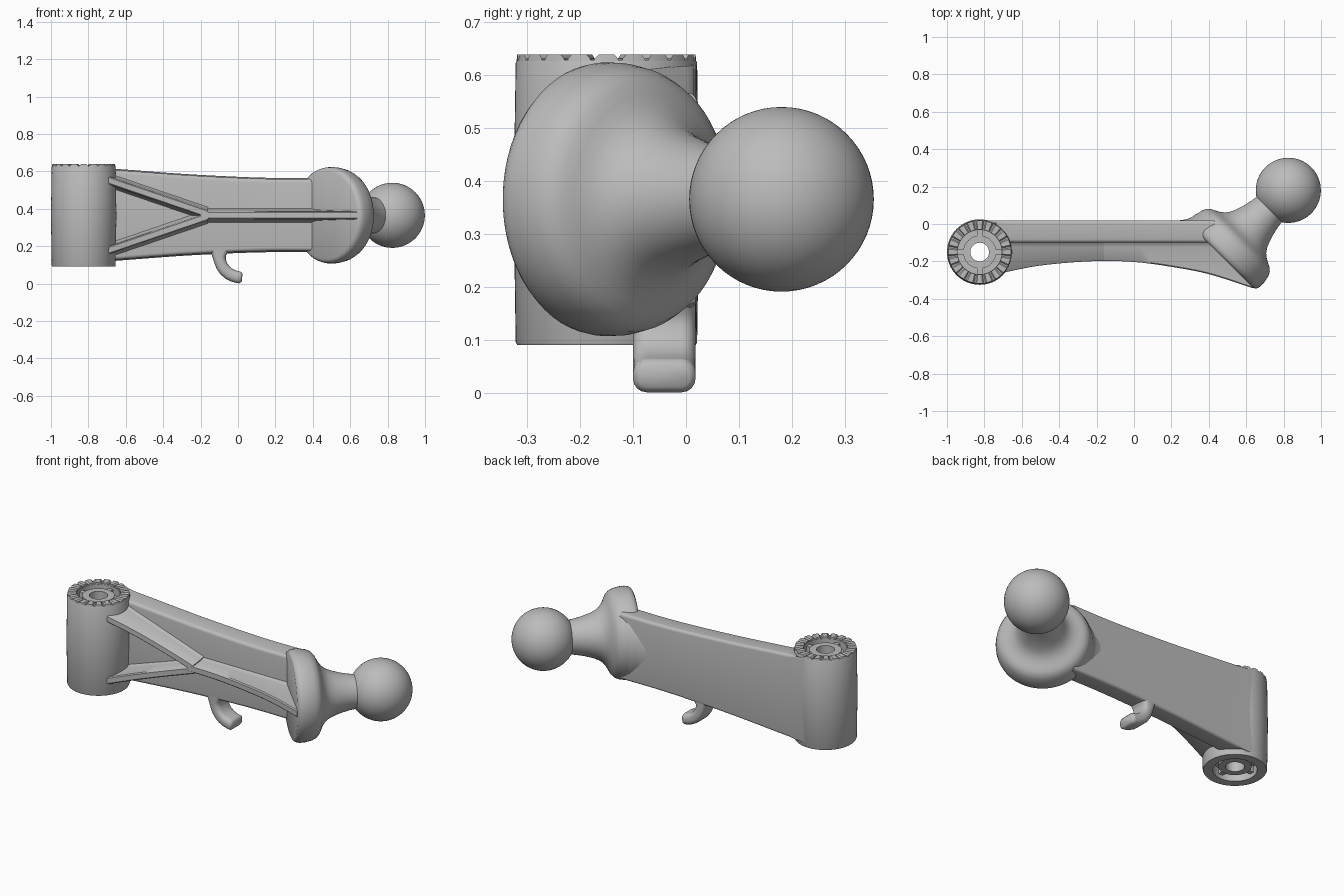
import bpy, bmesh
from math import sin, cos, pi, radians, sqrt
from mathutils import Vector

if "Cube" in bpy.data.objects:
    bpy.data.objects.remove(bpy.data.objects["Cube"])

GREY = (0.5, 0.5, 0.5, 1)
grey = bpy.data.materials.new("plain grey")
grey.use_nodes = True
grey.diffuse_color = GREY
grey.node_tree.nodes["Principled BSDF"].inputs["Base Color"].default_value = GREY

MID_Z = 0.365
PIVOT = Vector((-0.825, -0.15, 0))


def finish(name, bm, angle=35):
    bmesh.ops.recalc_face_normals(bm, faces=bm.faces)
    mesh = bpy.data.meshes.new(name)
    bm.to_mesh(mesh)
    bm.free()
    mesh.materials.append(grey)
    obj = bpy.data.objects.new(name, mesh)
    bpy.context.collection.objects.link(obj)
    bpy.ops.object.select_all(action='DESELECT')
    obj.select_set(True)
    bpy.context.view_layer.objects.active = obj
    bpy.ops.object.shade_smooth_by_angle(angle=radians(angle))
    return obj


def loft(bm, rings, wrap=False):
    """Skin a row of equal closed rings; cap the ends or join them up."""
    rows = [[bm.verts.new(p) for p in ring] for ring in rings]
    pairs = list(zip(rows, rows[1:]))
    if wrap:
        pairs.append((rows[-1], rows[0]))
    else:
        bm.faces.new(rows[0])
        bm.faces.new(rows[-1])
    for a, b in pairs:
        for i in range(len(a)):
            j = (i + 1) % len(a)
            bm.faces.new((a[i], a[j], b[j], b[i]))


def lathe(bm, profile, origin, axis, wrap=False, steps=64):
    axis = Vector(axis).normalized()
    u = axis.orthogonal().normalized()
    v = axis.cross(u)
    loft(bm, [[origin + axis * s + (u * cos(2 * pi * k / steps) + v * sin(2 * pi * k / steps)) * r
               for k in range(steps)] for r, s in profile], wrap)


def interpolate(table, x):
    """Smooth curve through the (x, value) points of a table."""
    for i in range(len(table) - 1):
        (x0, a), (x1, b) = table[i], table[i + 1]
        if x <= x1 or i == len(table) - 2:
            before = table[max(i - 1, 0)]
            after = table[min(i + 2, len(table) - 1)]
            h, t = x1 - x0, (x - x0) / (x1 - x0)
            m0 = (b - before[1]) / (x1 - before[0]) * h
            m1 = (after[1] - a) / (after[0] - x0) * h
            return ((2*t**3 - 3*t**2 + 1) * a + (t**3 - 2*t*t + t) * m0
                    + (3*t*t - 2*t**3) * b + (t**3 - t*t) * m1)


def rounded(w, h, r, n=5):
    """Rounded rectangle outline with half sizes w and h."""
    pts = []
    for q, (sx, sy) in enumerate(((1, 1), (-1, 1), (-1, -1), (1, -1))):
        for k in range(n):
            a = pi / 2 * (q + k / (n - 1))
            pts.append((sx * (w - r) + r * cos(a), sy * (h - r) + r * sin(a)))
    return pts


# Pivot sleeve: hollow barrel with a recess at each end and a bored hub
bm = bmesh.new()
lathe(bm, [(0.168, 0.09), (0.171, 0.096), (0.175, 0.365), (0.171, 0.622), (0.168, 0.628),
           (0.118, 0.628), (0.118, 0.58), (0.088, 0.58), (0.088, 0.618), (0.05, 0.618),
           (0.05, 0.11), (0.088, 0.11), (0.088, 0.15), (0.118, 0.15), (0.118, 0.09)],
      PIVOT, (0, 0, 1), wrap=True)
finish("pivot_sleeve", bm)

# Spokes between hub and barrel at both ends
bm = bmesh.new()
for k in range(4):
    a = k * pi / 2
    out, side = Vector((cos(a), sin(a), 0)), Vector((-sin(a), cos(a), 0))
    for low, high in ((0.115, 0.16), (0.57, 0.612)):
        loft(bm, [[PIVOT + out * r + side * w + Vector((0, 0, z))
                   for w, z in ((-0.014, low), (0.014, low), (0.014, high), (-0.014, high))]
                  for r in (0.08, 0.125)])
finish("sleeve_spokes", bm)

# Ring of locking teeth on top of the sleeve
bm = bmesh.new()
TEETH = 20
for k in range(TEETH):
    rings = []
    for f in (-0.42, -0.28, 0, 0.28, 0.42):
        a = 2 * pi * (k + f) / TEETH
        top = 0.63 if abs(f) > 0.4 else 0.638
        rings.append([PIVOT + Vector((r * cos(a), r * sin(a), z))
                      for r, z in ((0.12, 0.62), (0.17, 0.62), (0.168, top), (0.12, top))])
    loft(bm, rings)
finish("locking_teeth", bm, 20)

# Arm plate: tapered web whose back runs tangent into the sleeve
TOP = [(-0.83, 0.625), (-0.66, 0.615), (-0.3, 0.588), (0, 0.572), (0.2, 0.566), (0.43, 0.567)]
BOTTOM = [(-0.83, 0.108), (-0.66, 0.12), (-0.3, 0.147), (0, 0.162), (0.2, 0.167), (0.43, 0.166)]
bm = bmesh.new()
rings = []
stations = [-0.825, -0.74, -0.70] + [-0.65 + 0.06 * k for k in range(19)]
for x in stations:
    top, bottom = interpolate(TOP, x), interpolate(BOTTOM, x)
    front, back = (0.0 if x < -0.72 else -0.1), 0.02
    cy, cz = (front + back) / 2, (top + bottom) / 2
    half_y, half_z = (back - front) / 2, (top - bottom) / 2
    ring = []
    for y, z in rounded(half_y, half_z, min(0.018, half_y * 0.8)):
        draft = 0.004 * (y / half_y - 1) * (1 if z > 0 else -1)
        ring.append(Vector((x, cy + y, cz + z + draft)))
    rings.append(ring)
loft(bm, rings)
finish("arm_plate", bm)

# Stiffening rib: a Y of one spine and two branches
FRONT = [(-0.71, -0.262), (-0.5, -0.222), (-0.2, -0.198), (0, -0.203),
         (0.2, -0.229), (0.4, -0.268), (0.64, -0.345)]


def rib(name, x0, x1, z0, z1, steps=14):
    bm = bmesh.new()
    rings = []
    for k in range(steps + 1):
        t = k / steps
        x, z = x0 + (x1 - x0) * t, z0 + (z1 - z0) * t
        front = interpolate(FRONT, x)
        section = [(0.048, -0.09), (0.034, -0.103), (0.028, -0.125), (0.021, front + 0.006),
                   (0.015, front)]
        outline = section + [(-w, y) for w, y in reversed(section)]
        rings.append([Vector((x, y, z + w)) for w, y in outline])
    loft(bm, rings)
    finish(name, bm, 40)


rib("rib_spine", -0.20, 0.635, MID_Z, MID_Z)
for label, sign in (("upper", 1), ("lower", -1)):
    rib("rib_" + label + "_branch", -0.70, -0.16, MID_Z + sign * 0.19, MID_Z + sign * 0.006)

# Flange and neck, turned along the diagonal axis
AXIS = Vector((1, 1, 0)).normalized()
BASE = Vector((0.47, -0.175, MID_Z))
bm = bmesh.new()
lathe(bm, [(0.235, 0), (0.247, 0.006), (0.255, 0.018), (0.258, 0.035), (0.257, 0.065),
           (0.25, 0.1), (0.239, 0.123), (0.222, 0.139), (0.2, 0.15), (0.178, 0.162),
           (0.155, 0.18), (0.138, 0.203), (0.124, 0.235), (0.11, 0.28), (0.1, 0.325),
           (0.095, 0.36), (0.09, 0.42)], BASE, AXIS)
finish("flange_and_neck", bm, 50)

# Fillet where the flange rises out of the back of the plate
bm = bmesh.new()
rings = []
for z in [-0.16 + 0.02 * k for k in range(17)]:
    reach = sqrt(0.258 ** 2 - z * z) - 0.258
    shift = Vector((-reach * 0.7, reach * 0.7, MID_Z + z))
    rings.append([Vector((x, max(y + shift.y, 0.0), shift.z)) + Vector((shift.x, 0, 0))
                  for x, y in ((0.24, 0.019), (0.28, 0.025), (0.31, 0.037), (0.335, 0.056),
                               (0.37, 0.06), (0.38, 0.0), (0.24, 0.0))])
loft(bm, rings)
finish("flange_fillet", bm, 50)

# Ball
bm = bmesh.new()
bmesh.ops.create_uvsphere(bm, u_segments=64, v_segments=32, radius=0.174)
bmesh.ops.translate(bm, vec=(0.825, 0.18, MID_Z), verts=bm.verts)
finish("ball", bm, 60)

# Hook under the plate: flat rounded section swept along a curl
path = [(-0.1, 0.185, 0.055), (-0.1, 0.165, 0.045), (-0.101, 0.145, 0.036), (-0.096, 0.12, 0.032),
        (-0.086, 0.094, 0.032), (-0.07, 0.071, 0.032), (-0.049, 0.053, 0.032),
        (-0.025, 0.041, 0.032), (0.0, 0.034, 0.032), (0.012, 0.032, 0.031), (0.022, 0.031, 0.02)]
bm = bmesh.new()
rings = []
for i, (x, z, half) in enumerate(path):
    a, b = path[max(i - 1, 0)], path[min(i + 1, len(path) - 1)]
    along = Vector((b[0] - a[0], 0, b[1] - a[1])).normalized()
    across = Vector((-along.z, 0, along.x))
    wide = 0.059 if i < len(path) - 1 else 0.048
    rings.append([Vector((x, -0.041 + w, z)) + across * h
                  for w, h in rounded(wide, half, min(0.026, half * 0.9))])
loft(bm, rings)
finish("hook", bm, 50)
